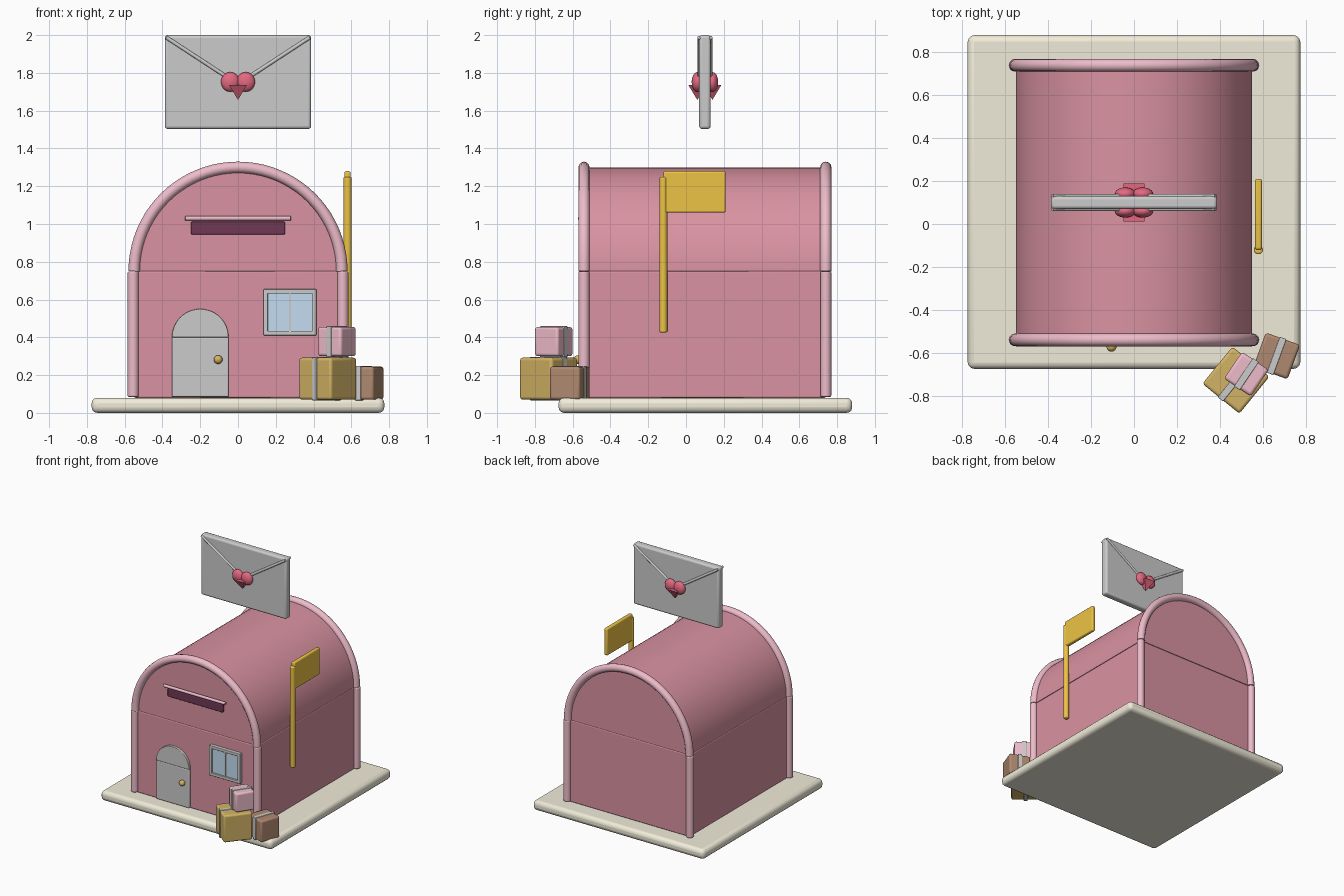
import bpy, math
from mathutils import Vector, Matrix

if "Cube" in bpy.data.objects:
    bpy.data.objects.remove(bpy.data.objects["Cube"])


def mat(name, rgb):
    m = bpy.data.materials.new(name)
    m.diffuse_color = (*rgb, 1)
    m.use_nodes = True
    m.node_tree.nodes["Principled BSDF"].inputs["Base Color"].default_value = m.diffuse_color
    return m


PINK = mat("pink", (0.70, 0.29, 0.36))
TRIM = mat("light_pink", (0.85, 0.50, 0.59))
CREAM = mat("cream", (0.88, 0.84, 0.70))
PLUM = mat("plum", (0.16, 0.04, 0.09))
GLASS = mat("glass", (0.55, 0.72, 0.88))
GOLD = mat("gold", (0.85, 0.55, 0.06))
BRASS = mat("brass", (0.70, 0.45, 0.12))
RED = mat("heart_red", (0.78, 0.14, 0.22))
CARD = mat("card", (0.65, 0.45, 0.13))
BROWN = mat("brown", (0.43, 0.25, 0.16))


def finish(name, material, bevel=0, segs=3):
    o = bpy.context.object
    o.name = name
    if material:
        o.data.materials.append(material)
    if bevel:
        b = o.modifiers.new("bevel", "BEVEL")
        b.width, b.segments = bevel, segs
        b.limit_method, b.angle_limit = "ANGLE", math.radians(40)
    bpy.ops.object.shade_smooth_by_angle(angle=math.radians(35))
    return o


def box(name, lo, hi, material=None, bevel=0, rot=0):
    lo, hi = Vector(lo), Vector(hi)
    bpy.ops.mesh.primitive_cube_add(size=1, location=(lo + hi) / 2)
    o = bpy.context.object
    o.data.transform(Matrix.Diagonal((*(hi - lo), 1)))
    o.rotation_euler.z = math.radians(rot)
    return finish(name, material, bevel)


def rod(name, a, b, r, material=None, bevel=0, verts=20):
    a, b = Vector(a), Vector(b)
    bpy.ops.mesh.primitive_cylinder_add(vertices=verts, radius=r, depth=(b - a).length,
                                        location=(a + b) / 2)
    bpy.context.object.rotation_euler = (b - a).to_track_quat("Z", "Y").to_euler()
    return finish(name, material, bevel)


def ball(name, loc, size, material):
    bpy.ops.mesh.primitive_uv_sphere_add(segments=24, ring_count=14, radius=1, location=loc)
    bpy.context.object.data.transform(Matrix.Diagonal((*size, 1)))
    return finish(name, material)


def half_disc(name, cx, cz, r, y0, y1, n, material=None, bevel=0):
    # extruded half circle standing on its flat side
    p = [(cx + r * math.cos(math.pi * i / n), cz + r * math.sin(math.pi * i / n))
         for i in range(n + 1)]
    k = n + 1
    verts = [(x, y0, z) for x, z in p] + [(x, y1, z) for x, z in p]
    faces = [tuple(reversed(range(k))), tuple(range(k, 2 * k))]
    faces = [tuple(reversed(f)) for f in faces]
    faces += [(i, (i + 1) % k, k + (i + 1) % k, k + i) for i in range(k)]
    me = bpy.data.meshes.new(name)
    me.from_pydata(verts, [], [tuple(reversed(f)) for f in faces])
    o = bpy.data.objects.new(name, me)
    bpy.context.collection.objects.link(o)
    bpy.ops.object.select_all(action="DESELECT")
    bpy.context.view_layer.objects.active = o
    o.select_set(True)
    bpy.ops.object.mode_set(mode="EDIT")
    bpy.ops.mesh.select_all(action="SELECT")
    bpy.ops.mesh.normals_make_consistent(inside=False)
    bpy.ops.object.mode_set(mode="OBJECT")
    return finish(name, material, bevel)


def arch_tube(name, y, R, r, cz, material):
    cu = bpy.data.curves.new(name, "CURVE")
    cu.dimensions = "3D"
    cu.bevel_depth, cu.bevel_resolution, cu.use_fill_caps = r, 4, True
    sp = cu.splines.new("POLY")
    n = 40
    sp.points.add(n)
    for i, pt in enumerate(sp.points):
        a = math.pi * i / n
        pt.co = (R * math.cos(a), y, cz + R * math.sin(a), 1)
    o = bpy.data.objects.new(name, cu)
    bpy.context.collection.objects.link(o)
    bpy.ops.object.select_all(action="DESELECT")
    bpy.context.view_layer.objects.active = o
    o.select_set(True)
    bpy.ops.object.convert(target="MESH")
    return finish(name, material)


# base slab and house body
box("base_slab", (-0.775, -0.675, 0), (0.775, 0.88, 0.08), CREAM, 0.03)
box("body", (-0.55, -0.54, 0.08), (0.55, 0.74, 0.75), PINK, 0.008)
half_disc("barrel_roof", 0, 0.75, 0.55, -0.54, 0.74, 48, PINK)

# trim around front and back
for tag, y in (("front", -0.54), ("back", 0.74)):
    arch_tube(tag + "_arch_trim", y, 0.55, 0.03, 0.75, TRIM)
    for side, s in (("left", -1), ("right", 1)):
        rod(f"{tag}_{side}_post", (s * 0.555, y, 0.085), (s * 0.555, y, 0.748), 0.029, TRIM, 0.006)

# letter slot
box("letter_slot", (-0.25, -0.555, 0.945), (0.25, -0.53, 1.012), PLUM, 0.006)
rod("slot_lip", (-0.28, -0.56, 1.03), (0.28, -0.56, 1.03), 0.012, TRIM, 0.004)

# door with rounded top
box("door", (-0.35, -0.56, 0.085), (-0.05, -0.53, 0.40), None, 0.006)
half_disc("door_top", -0.2, 0.40, 0.15, -0.56, -0.53, 24, None, 0.004)
ball("door_knob", (-0.105, -0.572, 0.282), (0.023, 0.023, 0.023), BRASS)

# window
X0, X1, Z0, Z1 = 0.135, 0.415, 0.41, 0.655
box("window_glass", (X0 + 0.02, -0.556, Z0 + 0.02), (X1 - 0.02, -0.53, Z1 - 0.02), GLASS)
for i, x in enumerate((X0, X1 - 0.024)):
    box(f"window_side_{i}", (x, -0.568, Z0), (x + 0.024, -0.53, Z1), None, 0.004)
for i, z in enumerate((Z0, Z1 - 0.024)):
    box(f"window_rail_{i}", (X0, -0.568, z), (X1, -0.53, z + 0.024), None, 0.004)
box("window_mullion", (0.269, -0.563, Z0), (0.281, -0.53, Z1), None)

# signal flag on the right side
rod("flag_pole", (0.58, -0.12, 0.425), (0.58, -0.12, 1.25), 0.021, GOLD, 0.008)
box("flag", (0.564, -0.12, 1.06), (0.596, 0.21, 1.28), GOLD, 0.01)

# floating envelope, same details on both faces
box("envelope", (-0.387, 0.07, 1.503), (0.387, 0.13, 2.0), None, 0.015)
for tag, s in (("front", -1), ("back", 1)):
    y = 0.10 + s * 0.03
    for side, k in (("left", -1), ("right", 1)):
        rod(f"{tag}_{side}_flap_fold", (k * 0.38, y, 1.988), (0, y, 1.74), 0.01, None, 0, 12)
        ball(f"{tag}_{side}_heart_lobe", (k * 0.041, 0.10 + s * 0.04, 1.752),
             (0.049, 0.03, 0.052), RED)
    bpy.ops.mesh.primitive_cone_add(vertices=4, radius1=0.068, radius2=0, depth=0.08,
                                    location=(0, 0.10 + s * 0.04, 1.697))
    bpy.context.object.rotation_euler = (math.pi, 0, math.pi / 4)
    finish(f"{tag}_heart_point", RED)

# parcels with straps: name, centre x, y, bottom, width, height, turn, material
for name, x, y, z, w, h, rot, m in (
        ("large", 0.475, -0.728, 0.07, 0.222, 0.222, -39, CARD),
        ("medium", 0.665, -0.615, 0.07, 0.17, 0.175, -20, BROWN),
        ("small", 0.524, -0.70, 0.30, 0.15, 0.155, -34, TRIM)):
    a, t = w / 2, 0.004
    box(name + "_parcel", (x - a, y - a, z), (x + a, y + a, z + h), m, 0.014, rot)
    box(name + "_parcel_strap", (x - 0.016, y - a - t, z - t), (x + 0.016, y + a + t, z + h + t),
        None, 0.004, rot)
